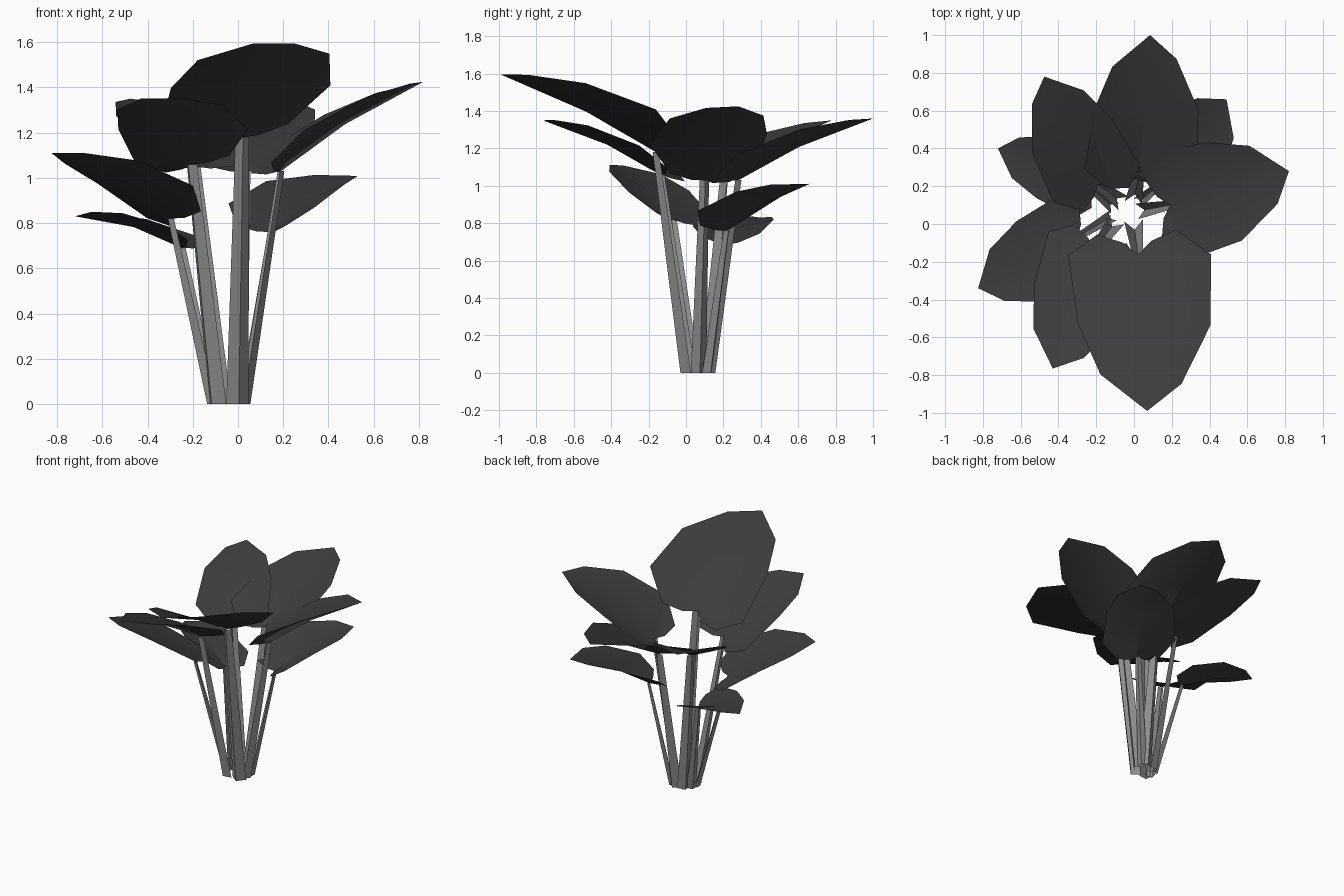
import bpy
import bmesh
from mathutils import Vector

cube = bpy.data.objects.get("Cube")
if cube:
    bpy.data.objects.remove(cube, do_unlink=True)


def material(name, value):
    mat = bpy.data.materials.new(name)
    mat.use_nodes = True
    colour = (value, value, value, 1)
    mat.diffuse_color = colour
    mat.node_tree.nodes["Principled BSDF"].inputs["Base Color"].default_value = colour
    return mat


LEAF = material("dark leaf grey", 0.045)
STEM = material("light stem grey", 0.27)
UP = Vector((0, 0, 1))

# Blade outlines: (distance along the midrib, share of half width)
LOBES = [(-0.08, 0.2), (-0.14, 0.55)]
LONG_EDGE = LOBES + [(0.03, 1.02), (0.48, 0.95), (0.84, 0.5)]
SHORT_EDGE = LOBES + [(-0.02, 0.97), (0.42, 0.89), (0.75, 0.62)]


def finish(bm, name, mat):
    mesh = bpy.data.meshes.new(name)
    bm.to_mesh(mesh)
    bm.free()
    mesh.materials.append(mat)
    obj = bpy.data.objects.new(name, mesh)
    bpy.context.collection.objects.link(obj)
    bpy.ops.object.select_all(action="DESELECT")
    obj.select_set(True)
    bpy.context.view_layer.objects.active = obj
    bpy.ops.object.shade_smooth_by_angle(angle=0.6)


def add_leaf(name, base, tip, half, cup, roll, hand):
    """Folded blade from its notch to its tip; hand is the side of the long edge."""
    base, axis = Vector(base), Vector(tip) - Vector(base)
    side = Vector((axis.y, -axis.x, 0)).normalized()
    bm = bmesh.new()

    def point(t, w):
        arch = 0.12 * max(t, 0) * (1 - t)
        fade = 1.4 - 0.9 * max(t, 0)
        lift = arch + half * fade * (cup * abs(w) + roll * w)
        return bm.verts.new(base + axis * t + side * (w * half) + UP * lift)

    notch, rib, end = point(0, 0), point(0.45, 0), point(1, 0)
    for s, edge in ((hand, LONG_EDGE), (-hand, SHORT_EDGE)):
        inner, lobe, wide, mid, shoulder = [point(t, s * w) for t, w in edge]
        for face in ([notch, inner, lobe, wide], [notch, wide, mid, rib],
                     [rib, mid, shoulder, end]):
            bm.faces.new(face if s < 0 else face[::-1])
    bmesh.ops.recalc_face_normals(bm, faces=bm.faces)
    if sum(f.normal.z for f in bm.faces) < 0:
        bmesh.ops.reverse_faces(bm, faces=bm.faces)
    finish(bm, name, LEAF)


def add_stem(name, foot, top, radius):
    """Tapered stalk folded as a channel that opens towards the plant's middle."""
    foot, top = Vector((*foot, 0)), Vector(top)
    out = Vector((top.x - foot.x, top.y - foot.y, 0)).normalized()
    side = out.cross(UP)
    bm = bmesh.new()
    low, high = [[bm.verts.new(centre + (side * a + out * b) * r)
                  for a, b in ((-1, -0.4), (0, 0.6), (1, -0.4))]
                 for centre, r in ((foot, radius), (top, radius * 0.6))]
    for i in range(2):
        bm.faces.new((low[i], low[i + 1], high[i + 1], high[i]))
    bm.normal_update()
    if sum(f.normal.dot(out) for f in bm.faces) > 0:
        bmesh.ops.reverse_faces(bm, faces=bm.faces)
    finish(bm, name, STEM)


# name, stem foot, stem radius, leaf base, leaf tip, half width, cup, roll, hand
PLANT = [
    ("front", (0.0, 0.0), 0.05, (0.02, -0.16, 1.18), (0.07, -0.99, 1.595), 0.38, 0.22, -0.18, -1),
    ("front_right", (-0.1, 0.01), 0.046, (-0.21, -0.14, 1.06), (-0.43, -0.765, 1.35), 0.27, 0.2, -0.18, -1),
    ("right", (-0.12, 0.04), 0.032, (-0.3, -0.07, 0.82), (-0.825, -0.34, 1.11), 0.25, 0.2, -0.18, -1),
    ("left", (0.03, 0.07), 0.042, (0.19, 0.1, 1.03), (0.82, 0.28, 1.425), 0.3, 0.3, 0.1, 1),
    ("back", (0.0, 0.13), 0.046, (0.03, 0.28, 1.03), (0.085, 1.0, 1.36), 0.3, 0.3, 0.0, 1),
    ("back_right", (-0.07, 0.12), 0.044, (-0.19, 0.21, 1.05), (-0.475, 0.78, 1.35), 0.25, 0.22, 0.0, -1),
    ("low_back_left", (0.03, 0.12), 0.032, (0.15, 0.22, 0.76), (0.49, 0.66, 1.01), 0.25, 0.33, 0.0, -1),
    ("low_back_right", (-0.11, 0.09), 0.032, (-0.25, 0.21, 0.69), (-0.72, 0.4, 0.83), 0.19, 0.28, -0.1, 1),
]

for name, foot, radius, base, tip, half, cup, roll, hand in PLANT:
    add_leaf(name + "_leaf", base, tip, half, cup, roll, hand)
    add_stem(name + "_stem", foot, base, radius)
